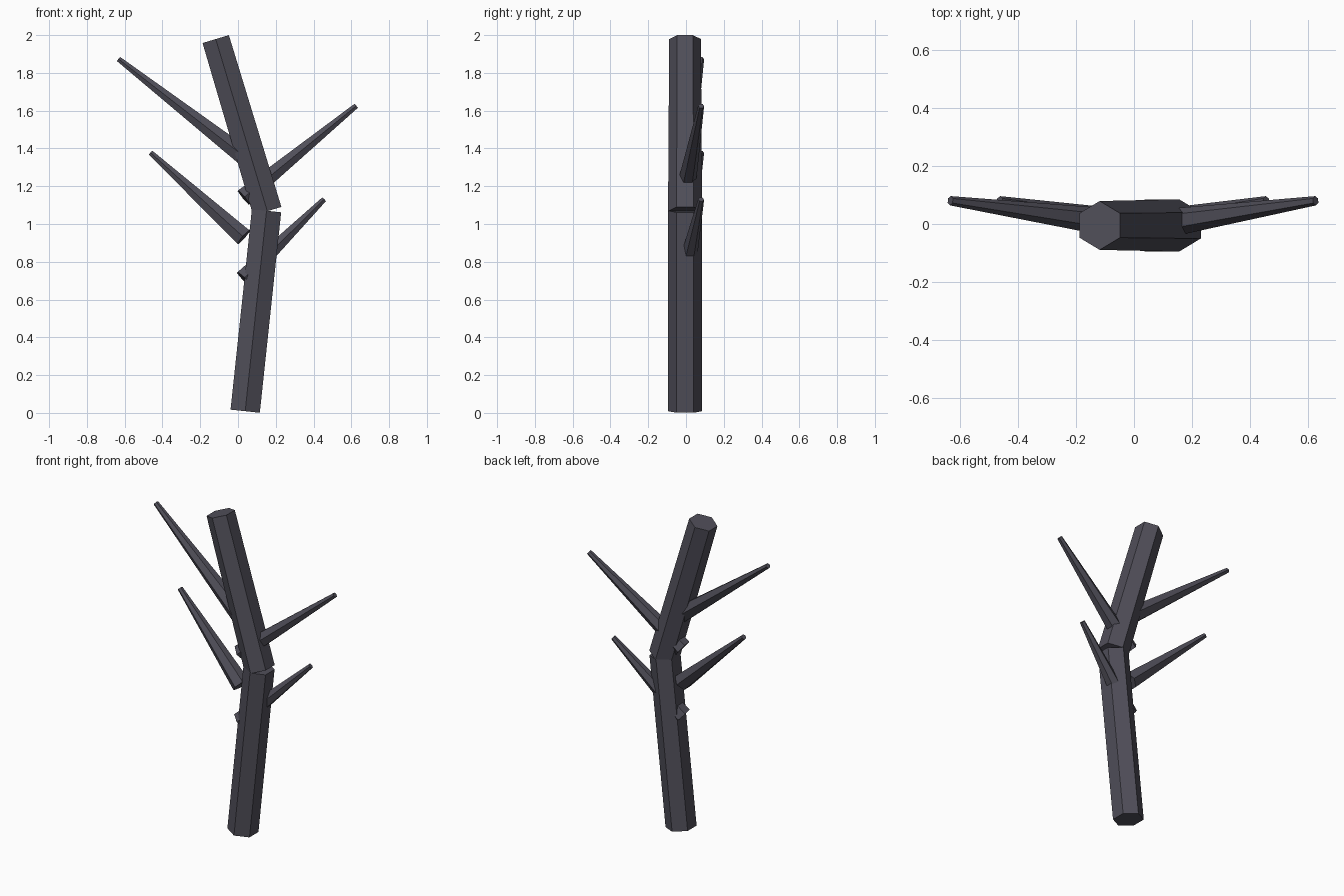
import bpy, bmesh
from mathutils import Vector, Matrix

if "Cube" in bpy.data.objects:
    bpy.data.objects.remove(bpy.data.objects["Cube"])

bark = bpy.data.materials.new("dark_bark")
bark.diffuse_color = (0.08, 0.077, 0.1, 1)
bark.use_nodes = True
bark.node_tree.nodes["Principled BSDF"].inputs["Base Color"].default_value = bark.diffuse_color


def limb(name, start, end, r1, r2):
    """Six-sided tapered log from start to end, one ridge facing front."""
    a, b = Vector(start), Vector(end)
    d = (b - a).normalized()
    x = Vector((0, 1, 0)).cross(d).normalized()
    y = d.cross(x)
    rot = Matrix((x, y, d)).transposed().to_4x4()
    bm = bmesh.new()
    bmesh.ops.create_cone(bm, cap_ends=True, segments=6, radius1=r1, radius2=r2,
                          depth=(b - a).length,
                          matrix=Matrix.Translation((a + b) / 2) @ rot)
    # keep a ridge on the front and back, whatever the primitive's start angle
    mesh = bpy.data.meshes.new(name)
    bm.to_mesh(mesh)
    bm.free()
    mesh.materials.append(bark)
    bpy.context.collection.objects.link(bpy.data.objects.new(name, mesh))


# Trunk: two leaning logs
limb("lower_trunk", (0.038, -0.005, 0.009), (0.151, -0.005, 1.07), 0.09, 0.09)
limb("upper_trunk", (0.155, -0.005, 1.068), (-0.118, -0.005, 1.979), 0.09, 0.084)

# Branches: thick ends run through the trunk, thin tips lean to the back
for name, base_z, tip_x, tip_z in (
        ("lower_right_branch", 0.71, 0.455, 1.13),
        ("lower_left_branch", 0.93, -0.462, 1.377),
        ("upper_right_branch", 1.14, 0.625, 1.625),
        ("upper_left_branch", 1.36, -0.632, 1.873)):
    limb(name, (0.03, -0.01, base_z), (tip_x, 0.08, tip_z), 0.055, 0.016)
